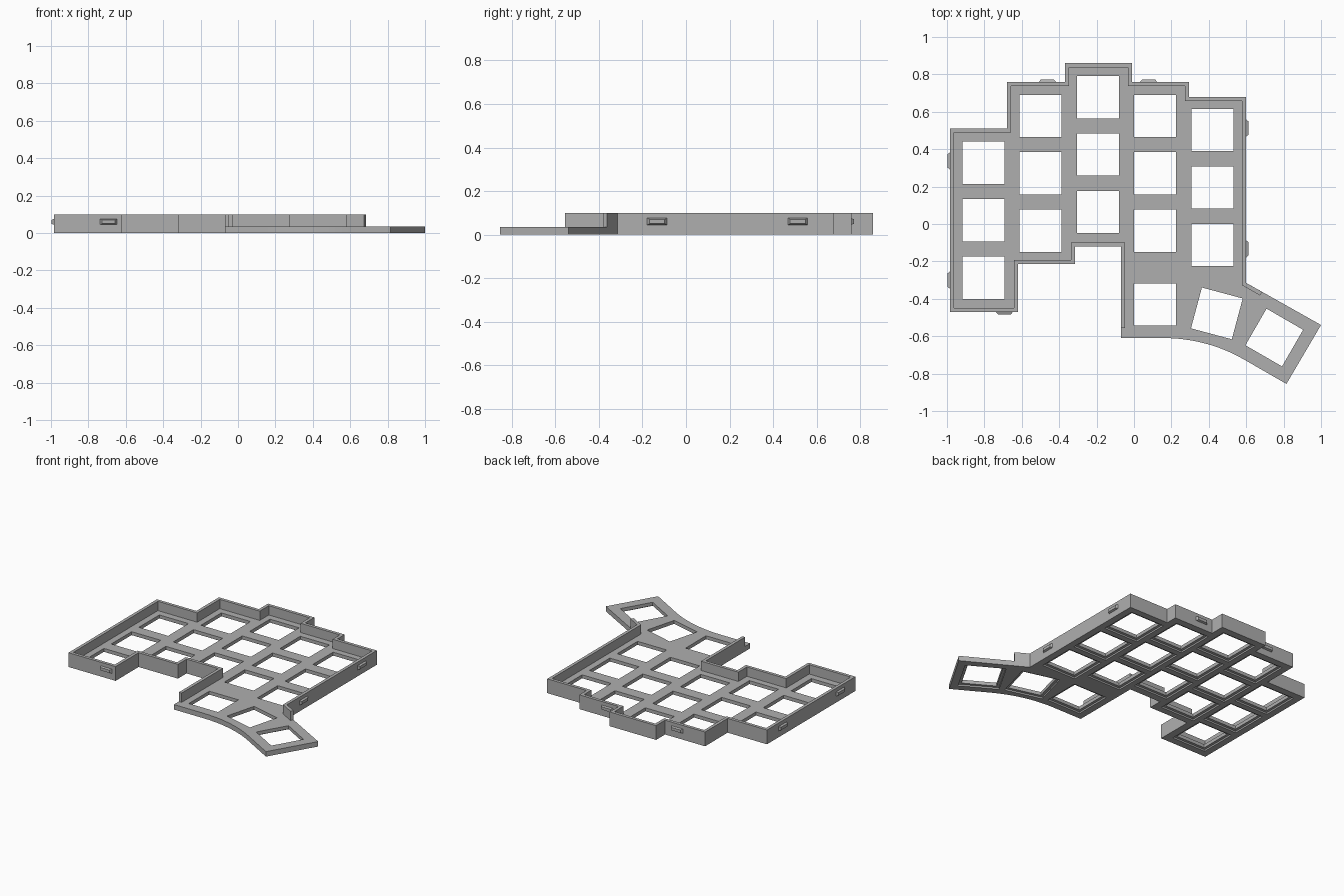
import bpy, bmesh, math
from mathutils import Vector, Matrix

cube = bpy.data.objects.get("Cube")
if cube:
    bpy.data.objects.remove(cube, do_unlink=True)

PLATE_TOP, WALL_TOP, WALL = 0.035, 0.10, 0.022
HOLE, RECESS, LEDGE = 0.226, 0.264, 0.011

grey = bpy.data.materials.new("plain_grey")
grey.use_nodes = True
grey.diffuse_color = (0.43, 0.43, 0.43, 1)
grey.node_tree.nodes["Principled BSDF"].inputs["Base Color"].default_value = (0.43, 0.43, 0.43, 1)


def add_object(name, bm):
    bmesh.ops.recalc_face_normals(bm, faces=bm.faces)
    mesh = bpy.data.meshes.new(name)
    bm.to_mesh(mesh)
    bm.free()
    mesh.materials.append(grey)
    obj = bpy.data.objects.new(name, mesh)
    bpy.context.collection.objects.link(obj)
    return obj


def prism(name, points, z0, z1):
    bm = bmesh.new()
    face = bm.faces.new([bm.verts.new((p[0], p[1], z0)) for p in points])
    up = bmesh.ops.extrude_face_region(bm, geom=[face])["geom"]
    verts = [v for v in up if isinstance(v, bmesh.types.BMVert)]
    bmesh.ops.translate(bm, verts=verts, vec=(0, 0, z1 - z0))
    return add_object(name, bm)


def inset_path(path, d):
    """Offset an open path to its right with mitred corners."""
    pts = [Vector(p) for p in path]
    dirs = [(b - a).normalized() for a, b in zip(pts, pts[1:])]
    normals = [Vector((t.y, -t.x)) for t in dirs]
    out = []
    for i, p in enumerate(pts):
        a, b = normals[max(i - 1, 0)], normals[min(i, len(normals) - 1)]
        out.append(p + (a + b) * d / (1 + a.dot(b)))
    return out


# Stepped edge that carries the wall, clockwise from the thumb corner
rim = [(-0.07, -0.555), (-0.07, -0.12), (-0.315, -0.12), (-0.315, -0.215),
       (-0.62, -0.215), (-0.62, -0.47), (-0.985, -0.47), (-0.985, 0.51),
       (-0.68, 0.51), (-0.68, 0.76), (-0.37, 0.76), (-0.37, 0.86),
       (-0.01, 0.86), (-0.01, 0.76), (0.295, 0.76), (0.295, 0.68),
       (0.60, 0.68), (0.60, -0.315), (0.685, -0.363)]

# Thumb edge with its swept curve
sweep = [(0.16 + 0.858 * math.sin(a), -1.468 + 0.858 * math.cos(a))
         for a in (math.radians(30 * (1 - i / 12)) for i in range(13))]
outline = rim[:-1] + [(1.0, -0.54), (0.815, -0.855)] + sweep + [(-0.07, -0.61)]
plate = prism("key_plate", outline, 0, PLATE_TOP)

# Key positions: columns of three, then the thumb fan
keys = [(x, top - 0.307 * row, 0)
        for x, top in ((-0.805, 0.327), (-0.5, 0.578), (-0.193, 0.678),
                       (0.112, 0.578), (0.42, 0.502))
        for row in range(3)]
keys += [(0.112, -0.43, 0), (0.443, -0.478, -15), (0.75, -0.607, -30)]


def cut_keys(target, size, z0, z1):
    bm = bmesh.new()
    for x, y, angle in keys:
        m = (Matrix.Translation((x, y, (z0 + z1) / 2))
             @ Matrix.Rotation(math.radians(angle), 4, "Z")
             @ Matrix.Diagonal((size, size, z1 - z0, 1)))
        bmesh.ops.create_cube(bm, size=1, matrix=m)
    cutter = add_object("key_cutter", bm)
    cutter.hide_render = True
    mod = target.modifiers.new("keys", "BOOLEAN")
    mod.operation, mod.solver, mod.object = "DIFFERENCE", "EXACT", cutter
    bpy.context.view_layer.update()
    graph = bpy.context.evaluated_depsgraph_get()
    mesh = bpy.data.meshes.new_from_object(target.evaluated_get(graph))
    target.modifiers.clear()
    target.data = mesh
    bpy.data.objects.remove(cutter, do_unlink=True)


cut_keys(plate, HOLE, -0.1, 0.1)
cut_keys(plate, RECESS, -0.1, LEDGE)

# Rim wall
prism("rim_wall", rim + inset_path(rim, WALL)[::-1], PLATE_TOP, WALL_TOP)


# Snap tabs with sloped sides on the outside of the wall
def snap_tab(name, x, y, angle):
    bm = bmesh.new()
    bmesh.ops.create_cube(bm, size=1)
    for v in bm.verts:
        tip = v.co.y > 0
        v.co = Vector((v.co.x * (0.07 if tip else 0.098), 0.013 if tip else -0.005,
                       v.co.z * (0.02 if tip else 0.034) + 0.06))
    m = Matrix.Translation((x, y, 0)) @ Matrix.Rotation(math.radians(angle), 4, "Z")
    bmesh.ops.transform(bm, matrix=m, verts=bm.verts)
    add_object(name, bm)


for i, (x, y, angle) in enumerate([
        (0.60, 0.513, -90), (0.60, -0.133, -90), (-0.985, 0.337, 90), (-0.985, -0.3, 90),
        (-0.463, 0.76, 0), (0.078, 0.76, 0), (-0.693, -0.47, 180)]):
    snap_tab(f"snap_tab_{i + 1}", x, y, angle)
